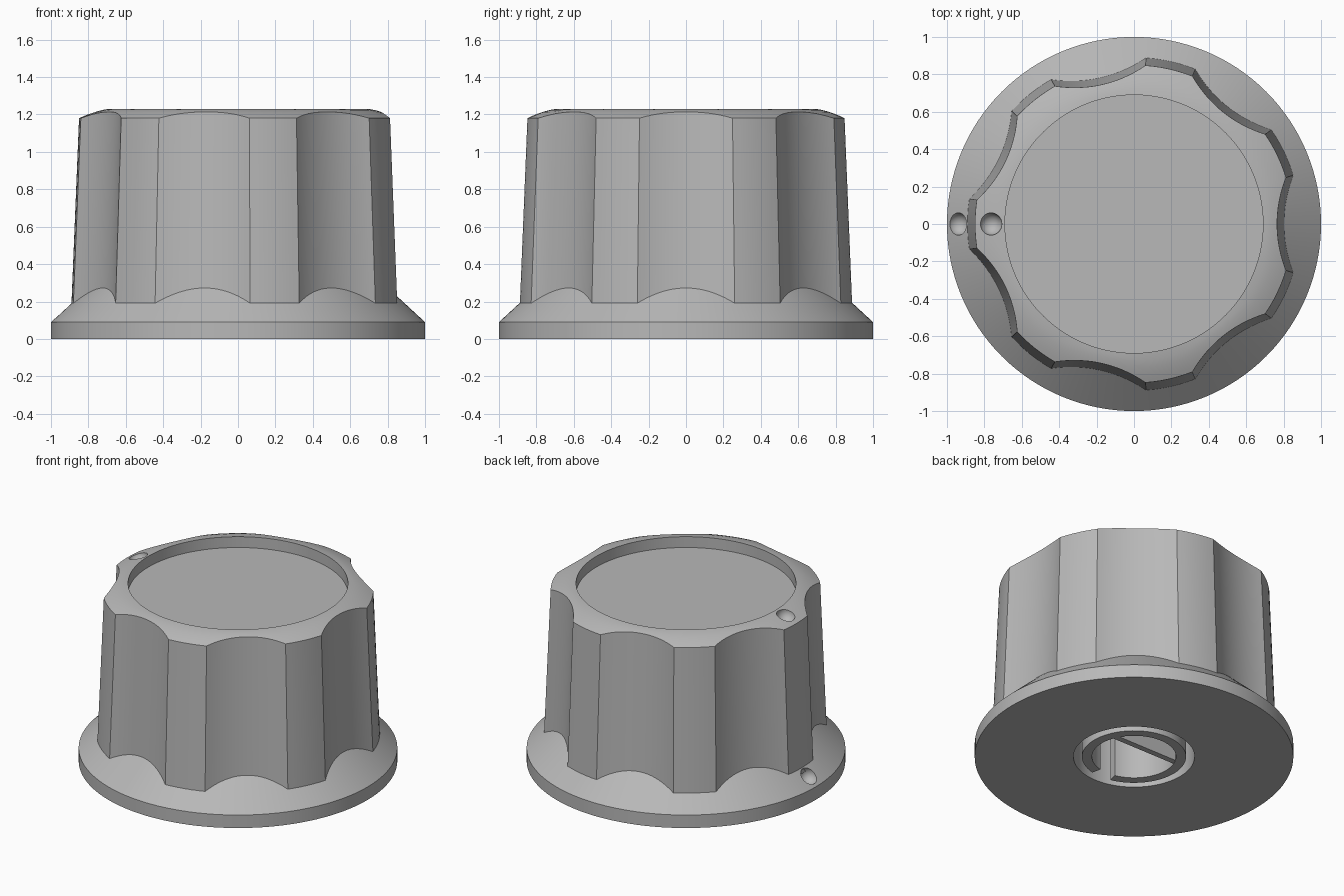
import bpy, bmesh
from math import sin, cos, sqrt, radians, pi

cube = bpy.data.objects.get("Cube")
if cube:
    bpy.data.objects.remove(cube, do_unlink=True)

grey = bpy.data.materials.new("Plain grey")
grey.use_nodes = True
colour = (0.48, 0.48, 0.48, 1)
grey.diffuse_color = colour
grey.node_tree.nodes["Principled BSDF"].inputs["Base Color"].default_value = colour

LOBES = 7
STEP = 2 * pi / LOBES
HALF = radians(17)        # half angle of one scallop
BORE, CEILING = 0.38, 0.7


def add_object(name, bm):
    bmesh.ops.recalc_face_normals(bm, faces=bm.faces)
    mesh = bpy.data.meshes.new(name)
    bm.to_mesh(mesh)
    bm.free()
    mesh.materials.append(grey)
    obj = bpy.data.objects.new(name, mesh)
    bpy.context.collection.objects.link(obj)
    return obj


def loft(name, rings, closed=False, around=True, caps=False):
    """Join equal-length rings of points with quads."""
    bm = bmesh.new()
    loops = [[bm.verts.new(p) for p in ring] for ring in rings]
    pairs = list(zip(loops, loops[1:]))
    if closed:
        pairs.append((loops[-1], loops[0]))
    n = len(loops[0])
    for a, b in pairs:
        for i in range(n if around else n - 1):
            j = (i + 1) % n
            bm.faces.new((a[i], a[j], b[j], b[i]))
    if caps and around:
        bm.faces.new(loops[0])
        bm.faces.new(loops[-1])
    elif caps:
        bm.faces.new([loop[0] for loop in loops])
        bm.faces.new([loop[-1] for loop in loops])
    return add_object(name, bm)


def circle(radius, z, angles):
    return [(radius * cos(a), radius * sin(a), z) for a in angles]


def finish(obj, angle=20):
    bpy.ops.object.select_all(action='DESELECT')
    obj.select_set(True)
    bpy.context.view_layer.objects.active = obj
    bpy.ops.object.shade_smooth_by_angle(angle=radians(angle))


def cut_dimple(obj, centre, radius=0.06):
    bm = bmesh.new()
    bmesh.ops.create_uvsphere(bm, u_segments=32, v_segments=16, radius=radius)
    bmesh.ops.translate(bm, verts=bm.verts, vec=centre)
    cutter = add_object("dimple_cutter", bm)
    cutter.hide_render = True
    mod = obj.modifiers.new("Dimple", 'BOOLEAN')
    mod.operation, mod.solver, mod.object = 'DIFFERENCE', 'EXACT', cutter
    bpy.context.view_layer.objects.active = obj
    bpy.ops.object.modifier_apply(modifier=mod.name)
    bpy.data.objects.remove(cutter, do_unlink=True)


# Fluted outline: circular scallops separated by plain ridges
def outline(a):
    a = (a + STEP / 2) % STEP - STEP / 2
    if abs(a) >= HALF - 1e-6:
        return 0.89
    c, r = 1.562, 0.757
    return c * cos(a) - sqrt(r * r - (c * sin(a)) ** 2)


def crown(r):
    return 1.23 - 0.05 * (max(r - 0.69, 0) / 0.16) ** 1.5


angles = []
for k in range(LOBES):
    angles += [k * STEP - HALF + 2 * HALF * i / 20 for i in range(20)]
    angles += [k * STEP + HALF + (STEP - 2 * HALF) * i / 6 for i in range(6)]


def wall(z):
    return [((outline(a) - 0.04 * (z - 0.2)) * cos(a),
             (outline(a) - 0.04 * (z - 0.2)) * sin(a), z) for a in angles]


def crown_ring(t):
    ring = []
    for a in angles:
        r = 0.69 + (outline(a) - 0.04 - 0.69) * t
        ring.append((r * cos(a), r * sin(a), crown(r)))
    return ring


# Fluted grip with domed rim, recessed top disc and hollow core
grip = loft("fluted_grip",
            [circle(BORE, CEILING, angles), circle(BORE, 0.29, angles), wall(0.15)]
            + [crown_ring(t) for t in (1, 0.85, 0.7, 0.5, 0.25, 0)]
            + [circle(0.69, 1.155, angles)], caps=True)
cut_dimple(grip, (-0.765, 0, crown(0.765)))
finish(grip)

# Flared skirt with a bore through it
turn = [2 * pi * i / 128 for i in range(128)]
profile = [(BORE, 0), (1, 0), (1, 0.09), (0.78, 0.293), (BORE, 0.29)]
skirt = loft("skirt", [circle(r, z, turn) for r, z in profile], closed=True)
cut_dimple(skirt, (-0.94, 0, 0.145))
finish(skirt)

# Shaft sleeve, split at the front
gap = radians(13)
arc = [-pi / 2 + gap + (2 * pi - 2 * gap) * i / 72 for i in range(73)]
section = [(0.264, 0), (0.327, 0), (0.327, CEILING), (0.264, CEILING)]
sleeve = loft("shaft_sleeve", [circle(r, z, arc) for r, z in section],
              closed=True, around=False, caps=True)
finish(sleeve)

# Flat wall across the sleeve that keys the shaft
bm = bmesh.new()
bmesh.ops.create_cube(bm, size=1)
bmesh.ops.scale(bm, verts=bm.verts, vec=(0.5, 0.04, CEILING))
bmesh.ops.translate(bm, verts=bm.verts, vec=(0, 0.11, CEILING / 2 + 0.002))
add_object("shaft_flat", bm)
